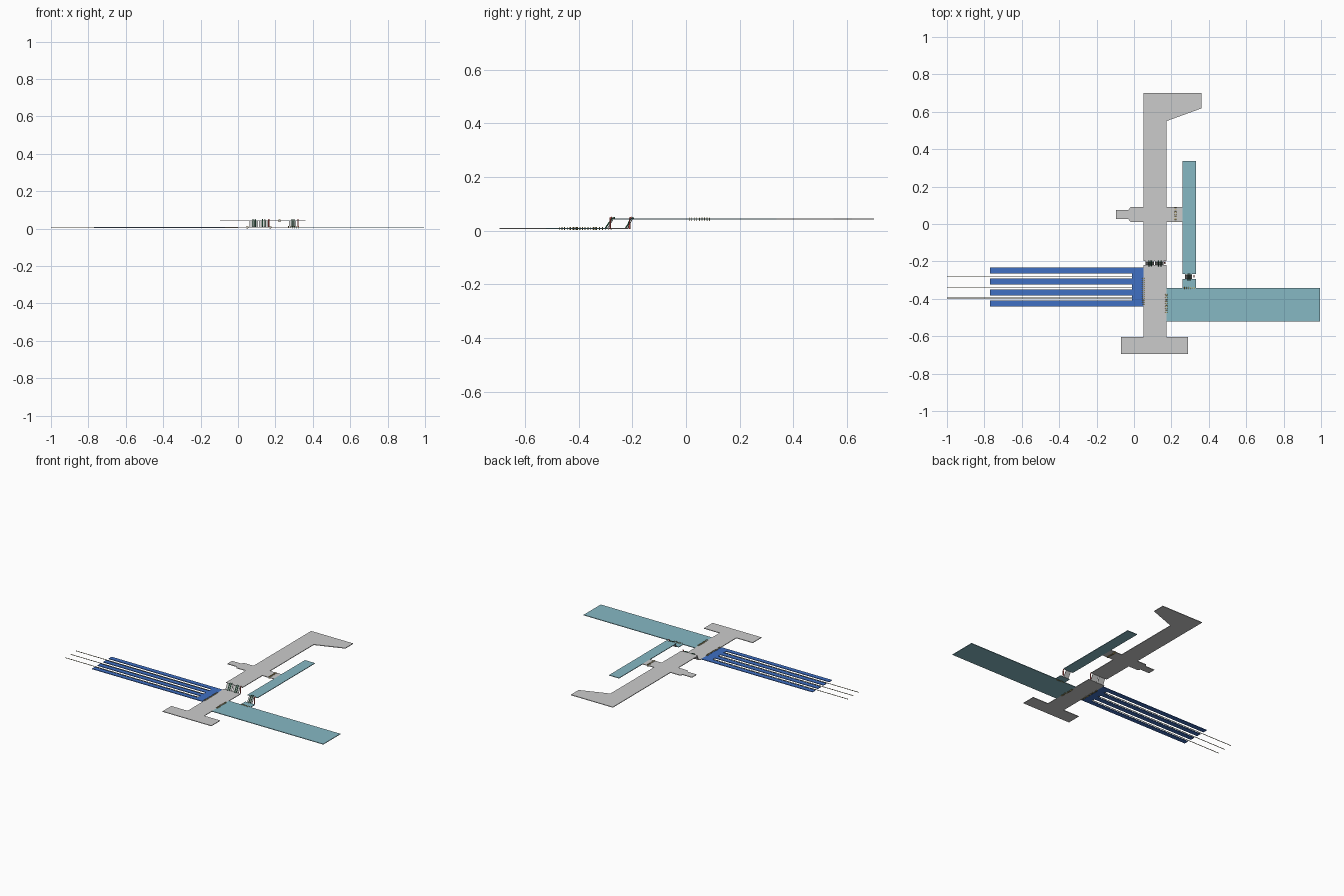
import bpy, bmesh
from mathutils import Vector

if "Cube" in bpy.data.objects:
    bpy.data.objects.remove(bpy.data.objects["Cube"])

T = 0.004           # sheet thickness
LOW, HIGH = 0.006, 0.041


def material(name, rgb):
    m = bpy.data.materials.new(name)
    m.diffuse_color = (*rgb, 1)
    m.use_nodes = True
    m.node_tree.nodes["Principled BSDF"].inputs["Base Color"].default_value = m.diffuse_color
    return m


BLUE = material("blue", (0.05, 0.16, 0.55))
TEAL = material("teal", (0.24, 0.48, 0.55))
GREEN = material("green", (0.03, 0.16, 0.08))
RED = material("red", (0.75, 0.12, 0.1))
YELLOW = material("yellow", (0.6, 0.4, 0.06))
SAND = material("sand", (0.5, 0.47, 0.32))


def finish(name, bm, mat=None):
    bmesh.ops.recalc_face_normals(bm, faces=bm.faces)
    me = bpy.data.meshes.new(name)
    bm.to_mesh(me)
    bm.free()
    ob = bpy.data.objects.new(name, me)
    bpy.context.collection.objects.link(ob)
    if mat:
        me.materials.append(mat)
    return ob


def sheet(name, pts, z, mat=None):
    """Flat outline in xy, given sheet thickness."""
    bm = bmesh.new()
    f = bm.faces.new([bm.verts.new((x, y, z)) for x, y in pts])
    r = bmesh.ops.extrude_face_region(bm, geom=[f])
    for v in r["geom"]:
        if isinstance(v, bmesh.types.BMVert):
            v.co.z += T
    return finish(name, bm, mat)


def prism(name, x0, x1, prof, mat=None):
    """Profile in yz, extruded along x."""
    bm = bmesh.new()
    f = bm.faces.new([bm.verts.new((x0, y, z)) for y, z in prof])
    r = bmesh.ops.extrude_face_region(bm, geom=[f])
    for v in r["geom"]:
        if isinstance(v, bmesh.types.BMVert):
            v.co.x = x1
    return finish(name, bm, mat)


def tube(name, paths, r, mat, cyclic=False):
    cu = bpy.data.curves.new(name, 'CURVE')
    cu.dimensions = '3D'
    cu.bevel_depth = r
    cu.bevel_resolution = 1
    cu.use_fill_caps = True
    for path in paths:
        s = cu.splines.new('POLY')
        s.points.add(len(path) - 1)
        for p, c in zip(s.points, path):
            p.co = (*c, 1)
        s.use_cyclic_u = cyclic
    ob = bpy.data.objects.new(name, cu)
    bpy.context.collection.objects.link(ob)
    cu.materials.append(mat)
    return ob


def stitches(name, start, end, z, n):
    """Row of small loops wrapped across a seam."""
    a, b = Vector((*start, z + T / 2)), Vector((*end, z + T / 2))
    side = (b - a).normalized().cross(Vector((0, 0, 1))) * 0.006
    up = Vector((0, 0, 0.005))
    loops = []
    for i in range(n):
        c = a.lerp(b, i / (n - 1))
        loops.append([c - side, c - side * 0.6 + up, c + side * 0.6 + up,
                      c + side, c + side * 0.6 - up, c - side * 0.6 - up])
    tube(name, loops, 0.0014, YELLOW, True)


# Lower grey sheet with cross foot
sheet("lower_body", [(-0.07, -0.695), (0.29, -0.695), (0.29, -0.603), (0.173, -0.603),
                     (0.173, -0.22), (0.05, -0.22), (0.05, -0.603), (-0.07, -0.603)], LOW)

# Upper grey sheet with hooked end and side tabs
sheet("upper_body", [(0.05, -0.198), (0.173, -0.198), (0.173, 0.01), (0.222, 0.01),
                     (0.222, 0.09), (0.173, 0.09), (0.173, 0.55), (0.36, 0.618),
                     (0.36, 0.7), (0.05, 0.7), (0.05, 0.092), (-0.018, 0.092),
                     (-0.03, 0.075), (-0.097, 0.075), (-0.097, 0.026), (-0.03, 0.026),
                     (-0.018, 0.01), (0.05, 0.01)], HIGH)

# Blue comb
comb = [(0.05, -0.44), (0.05, -0.233)]
for i in range(4):
    top = -0.233 - 0.0588 * i
    bot = top - 0.032
    comb += [(-0.77, top), (-0.77, bot)]
    if i < 3:
        comb += [(-0.01, bot), (-0.01, top - 0.0588)]
comb[-1] = (-0.77, -0.44)
comb = comb[1:] + comb[:1]
sheet("finger_comb", comb, LOW, BLUE)

# Thin wires between the fingers
tube("wires", [[(-1, y, 0.005), (0.0, y, 0.005)] for y in (-0.279, -0.338, -0.396)], 0.002, SAND)

# Teal panels
sheet("wide_panel", [(0.173, -0.522), (0.995, -0.522), (0.995, -0.342), (0.173, -0.342)], LOW, TEAL)
sheet("panel_tab", [(0.26, -0.342), (0.332, -0.342), (0.332, -0.295), (0.26, -0.295)], LOW, TEAL)
sheet("narrow_panel", [(0.258, -0.268), (0.332, -0.268), (0.332, 0.337), (0.258, 0.337),
                       (0.258, 0.09), (0.222, 0.09), (0.222, 0.01), (0.258, 0.01)][:4], HIGH, TEAL)
sheet("panel_bridge", [(0.222, 0.01), (0.258, 0.01), (0.258, 0.09), (0.222, 0.09)], HIGH)

# Seam stitches
stitches("comb_stitches", (0.05, -0.43), (0.05, -0.29), LOW, 14)
stitches("wide_panel_stitches", (0.173, -0.472), (0.173, -0.375), LOW, 11)
stitches("tab_stitches", (0.27, -0.342), (0.325, -0.342), LOW, 6)
stitches("bridge_stitches", (0.222, 0.012), (0.222, 0.088), HIGH, 9)


# Step joints lifting the upper sheets
def joint(name, x0, x1, y0, y1, count, red_x):
    w = (x1 - x0) / count
    for i in range(count):
        a = x0 + i * w + 0.003
        prism(f"{name}_riser_{i}", a, a + w - 0.006,
              [(y0, LOW), (y0 + 0.004, LOW), (y1 + 0.002, HIGH + T), (y1 - 0.002, HIGH + T)])
        m = a + w / 2
        tube(f"{name}_green_clip_{i}", [[(m + d, y0 - 0.004, LOW + T), (m + d, y0 + 0.004, 0.022),
             (m + d, y1 - 0.006, HIGH + 0.004), (m + d, y1 + 0.005, HIGH + 0.008)]
             for d in (-0.006, 0.006)], 0.003, GREEN)
    ym = (y0 + y1) / 2
    tube(f"{name}_red_post", [[(red_x, ym, LOW), (red_x, ym, 0.046),
         (red_x, ym + 0.008, 0.05)]], 0.0035, RED)


joint("body_joint", 0.058, 0.16, -0.221, -0.2, 2, 0.165)
joint("panel_joint", 0.27, 0.312, -0.296, -0.27, 1, 0.321)
